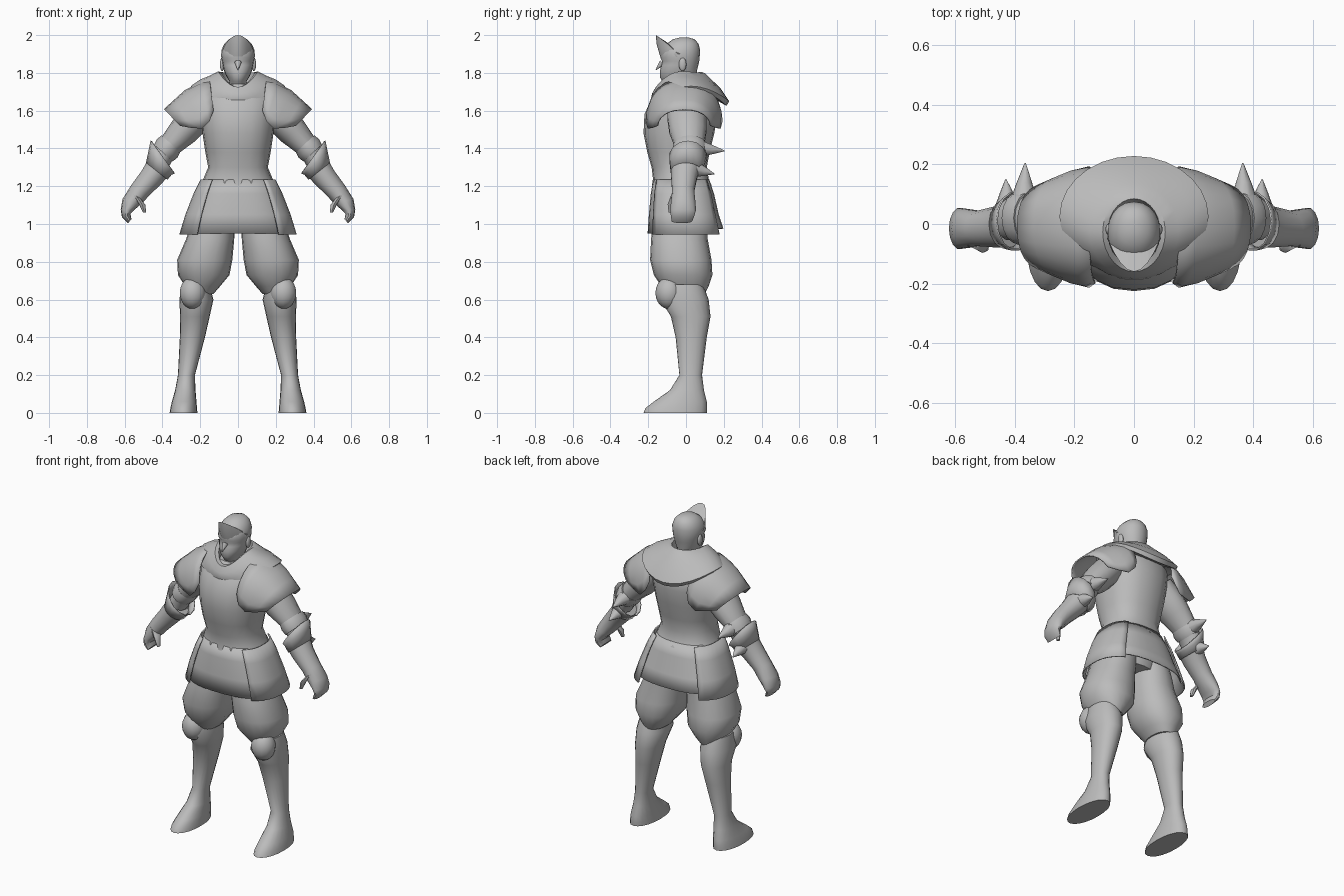
import bpy, bmesh, math
from mathutils import Vector

if "Cube" in bpy.data.objects:
    bpy.data.objects.remove(bpy.data.objects["Cube"])

GREY = bpy.data.materials.new("plain grey")
GREY.diffuse_color = (0.5, 0.5, 0.5, 1)
GREY.use_nodes = True
GREY.node_tree.nodes["Principled BSDF"].inputs["Base Color"].default_value = GREY.diffuse_color
TAU = 2 * math.pi


def finish(name, rings, closed=True, caps=True, mirror=False, thick=0, angle=45):
    """Skin a stack of point rings into one smooth object."""
    bm = bmesh.new()
    rows = [[bm.verts.new(p) for p in ring] for ring in rings]
    n = len(rows[0])
    for a, b in zip(rows, rows[1:]):
        for i in range(n if closed else n - 1):
            j = (i + 1) % n
            bm.faces.new((a[i], a[j], b[j], b[i]))
    if closed and caps:
        bm.faces.new(rows[0])
        bm.faces.new(rows[-1])
    bmesh.ops.recalc_face_normals(bm, faces=bm.faces)
    return add(name, bm, mirror, thick, angle)


def add(name, bm, mirror=False, thick=0, angle=45):
    me = bpy.data.meshes.new(name)
    bm.to_mesh(me)
    bm.free()
    me.materials.append(GREY)
    ob = bpy.data.objects.new(name, me)
    bpy.context.collection.objects.link(ob)
    bpy.ops.object.select_all(action='DESELECT')
    ob.select_set(True)
    bpy.context.view_layer.objects.active = ob
    bpy.ops.object.shade_smooth_by_angle(angle=math.radians(angle))
    if thick:
        m = ob.modifiers.new("thickness", 'SOLIDIFY')
        m.thickness, m.offset = thick, 0
    if mirror:
        ob.modifiers.new("mirror", 'MIRROR')
    return ob


def oval(z, x0, x1, y0, y1, p=1.0, a0=0.0, a1=TAU, n=20, full=True):
    """Level ring filling a box in x and y; p below 1 squares it off."""
    pts = []
    for i in range(n):
        t = a0 + (a1 - a0) * i / (n if full else n - 1)
        c, s = math.cos(t), math.sin(t)
        c = math.copysign(abs(c) ** p, c)
        s = math.copysign(abs(s) ** p, s)
        pts.append(((x0 + x1) / 2 + c * (x1 - x0) / 2, (y0 + y1) / 2 + s * (y1 - y0) / 2, z))
    return pts


def body(name, rows, p=1.0):
    return finish(name, [oval(z, -r, r, a, b, p) for z, r, a, b in rows])


def limb(name, rows, n=14, caps=True, thick=0):
    """Rows: x, y, z, tilt in degrees, half size across, half size in y."""
    rings = []
    for x, y, z, deg, ra, rb in rows:
        d = Vector((math.cos(math.radians(deg)), 0, math.sin(math.radians(deg))))
        rings.append([Vector((x, y, z)) + d * ra * math.cos(TAU * i / n)
                      + Vector((0, rb * math.sin(TAU * i / n), 0)) for i in range(n)])
    return finish(name, rings, caps=caps, mirror=True, thick=thick)


def spike(name, base, tip, r, flat=1.0):
    b, t = Vector(base), Vector(tip)
    q = (t - b).to_track_quat('Z', 'Y')
    rings = []
    for k, rr in ((0, r), (0.5, r * 0.55), (1, 0.002)):
        rings.append([b.lerp(t, k) + q @ Vector((rr * math.cos(TAU * i / 10),
                     rr * flat * math.sin(TAU * i / 10), 0)) for i in range(10)])
    return finish(name, rings, mirror=True)


def ball(name, centre, size, mirror=False):
    bm = bmesh.new()
    bmesh.ops.create_uvsphere(bm, u_segments=14, v_segments=10, radius=1)
    for v in bm.verts:
        v.co = Vector(centre) + Vector([v.co[k] * size[k] for k in range(3)])
    return add(name, bm, mirror)


# Breastplate with flared hem
body("breastplate", [(1.205, .195, -.18, .135), (1.24, .183, -.175, .12), (1.30, .158, -.182, .11),
     (1.38, .173, -.205, .125), (1.48, .188, -.225, .15), (1.58, .198, -.22, .165),
     (1.66, .2, -.185, .16), (1.74, .14, -.12, .11)], 0.85)

# Hips, hidden inside the skirt
body("hips", [(1.0, .15, -.13, .09), (1.1, .18, -.16, .115), (1.22, .17, -.16, .11)])


# Skirt plates: front and back, overlapped by the side plates
def plate(name, a0, a1, grow, low, mirror=False):
    rows = [(1.235, .178, -.17, .12), (1.16, .215, -.183, .145), (1.05, .258, -.193, .17),
            (low, .29, -.2, .195)]
    rings = [oval(z, -r - grow, r + grow, a - grow, b + grow, .8, math.radians(a0),
                  math.radians(a1), 12, False) for z, r, a, b in rows]
    finish(name, rings, closed=False, mirror=mirror, thick=.008)


plate("skirt_front", 215, 325, 0, .95)
plate("skirt_back", 30, 150, 0, .975)
plate("skirt_side", -50, 52, .017, .945, True)

# Baggy trousers
finish("trouser_leg", [oval(*r, p=.9) for r in (
    (1.12, .02, .2, -.15, .11), (1.0, .015, .25, -.175, .115), (.92, .02, .275, -.185, .115),
    (.81, .03, .322, -.19, .135), (.73, .045, .318, -.17, .14), (.67, .095, .28, -.13, .12),
    (.63, .13, .26, -.1, .10))], mirror=True)

# Boots and knee guards
finish("boot", [oval(*r, p=.95) for r in (
    (.68, .15, .295, -.12, .09), (.60, .13, .311, -.135, .12), (.51, .15, .306, -.08, .13),
    (.40, .175, .308, -.055, .11), (.2, .228, .318, -.035, .085), (.12, .225, .333, -.085, .095),
    (.06, .22, .35, -.17, .11), (.025, .217, .358, -.215, .112), (0, .215, .362, -.225, .11))],
    mirror=True)
ball("knee_guard", (.24, -.09, .635), (.07, .072, .085), True)

# Arms, elbow bands and spikes
limb("upper_arm", [(.17, 0, 1.62, 45, .08, .1), (.23, .005, 1.555, 45, .085, .105),
                   (.29, .01, 1.49, 44, .08, .1), (.375, .02, 1.4, 42, .058, .075),
                   (.42, .015, 1.32, 38, .055, .07)])
limb("elbow_band", [(.355, .02, 1.425, 42, .066, .085), (.375, .02, 1.4, 42, .073, .092),
                    (.395, .02, 1.375, 42, .066, .085)])
spike("elbow_spike", (.37, .07, 1.40), (.365, .205, 1.387), .048)
spike("cuff_point", (.425, .05, 1.29), (.43, .15, 1.265), .045)

# Gauntlet cuff, opening toward the elbow, and the forearm
limb("gauntlet_cuff", [(.398, .01, 1.355, 54, .106, .098), (.412, .005, 1.325, 46, .085, .09),
     (.43, 0, 1.28, 39, .07, .08)], caps=False, thick=.006)
limb("gauntlet", [(.42, 0, 1.30, 40, .07, .08), (.46, -.01, 1.245, 36, .062, .07),
     (.52, -.015, 1.175, 28, .055, .06), (.56, -.015, 1.12, 12, .053, .066),
     (.585, -.015, 1.075, 0, .036, .07), (.592, -.018, 1.045, -20, .024, .064),
     (.573, -.022, 1.015, -50, .014, .055)])
limb("thumb", [(.54, -.05, 1.15, 30, .03, .03), (.508, -.075, 1.105, 15, .019, .022),
               (.495, -.08, 1.06, 0, .008, .012)], 8)

# Shoulder guards: arches from front to back, opening outward
arches = []
for xb, zb, xt, zt, r in ((.13, 1.60, .15, 1.765, .185), (.15, 1.545, .21, 1.74, .2),
                          (.19, 1.505, .28, 1.705, .19), (.25, 1.51, .335, 1.655, .165),
                          (.305, 1.52, .39, 1.605, .14)):
    arches.append([(xb + (xt - xb) * math.sin(math.pi * i / 12),
                    -.01 - r * math.copysign(abs(math.cos(math.pi * i / 12)) ** .85, 6 - i),
                    zb + (zt - zb) * math.sin(math.pi * i / 12)) for i in range(13)])
finish("shoulder_guard", arches, closed=False, mirror=True, thick=.008)

# Draped cowl. Rows: half width, front y, back y, then height at front, side, back
cowl = []
for r, yf, yb, zf, zs, zb in (
        (.075, -.09, .06, 1.67, 1.72, 1.74), (.088, -.135, .085, 1.725, 1.80, 1.805),
        (.105, -.16, .105, 1.725, 1.808, 1.795), (.15, -.18, .135, 1.69, 1.785, 1.765),
        (.20, -.187, .185, 1.655, 1.765, 1.715), (.25, -.178, .228, 1.637, 1.73, 1.65),
        (.24, -.165, .215, 1.63, 1.715, 1.625), (.13, -.1, .12, 1.66, 1.70, 1.68)):
    ring = []
    for i in range(28):
        c, s = math.cos(TAU * i / 28), math.sin(TAU * i / 28)
        ring.append((r * c, (yf + yb) / 2 + s * (yb - yf) / 2,
                     zs + ((zb if s > 0 else zf) - zs) * s * s))
    cowl.append(ring)
finish("cowl", cowl, caps=False)

# Head and neck
body("head", [(1.68, .06, -.07, .055), (1.755, .045, -.125, .05), (1.775, .058, -.137, .053),
     (1.81, .074, -.138, .058), (1.84, .08, -.132, .065), (1.862, .084, -.126, .07),
     (1.88, .088, -.136, .072), (1.92, .088, -.128, .075), (1.955, .072, -.1, .066),
     (1.978, .048, -.07, .045), (1.988, .016, -.03, .012)], .95)
spike("nose", (0, -.125, 1.855), (0, -.16, 1.815), .018)
ball("ear", (.084, -.018, 1.845), (.012, .02, .036), True)

# Upswept hair crest: front foot, raised rim, then back down to the crown
crest = []
for k in range(-4, 5):
    u = k / 4
    w = 1 - u * u
    crest.append([(u * .09, -.045 - .092 * w, 1.885 + .003 * w),
                  (u * .09, -.05 - .105 * w, 1.895 + .055 * w),
                  (u * .09, -.045 - .115 * w, 1.90 + .10 * w ** .8),
                  (u * .088, -.03 - .06 * w, 1.90 + .055 * w)])
finish("hair_crest", crest, closed=False)
